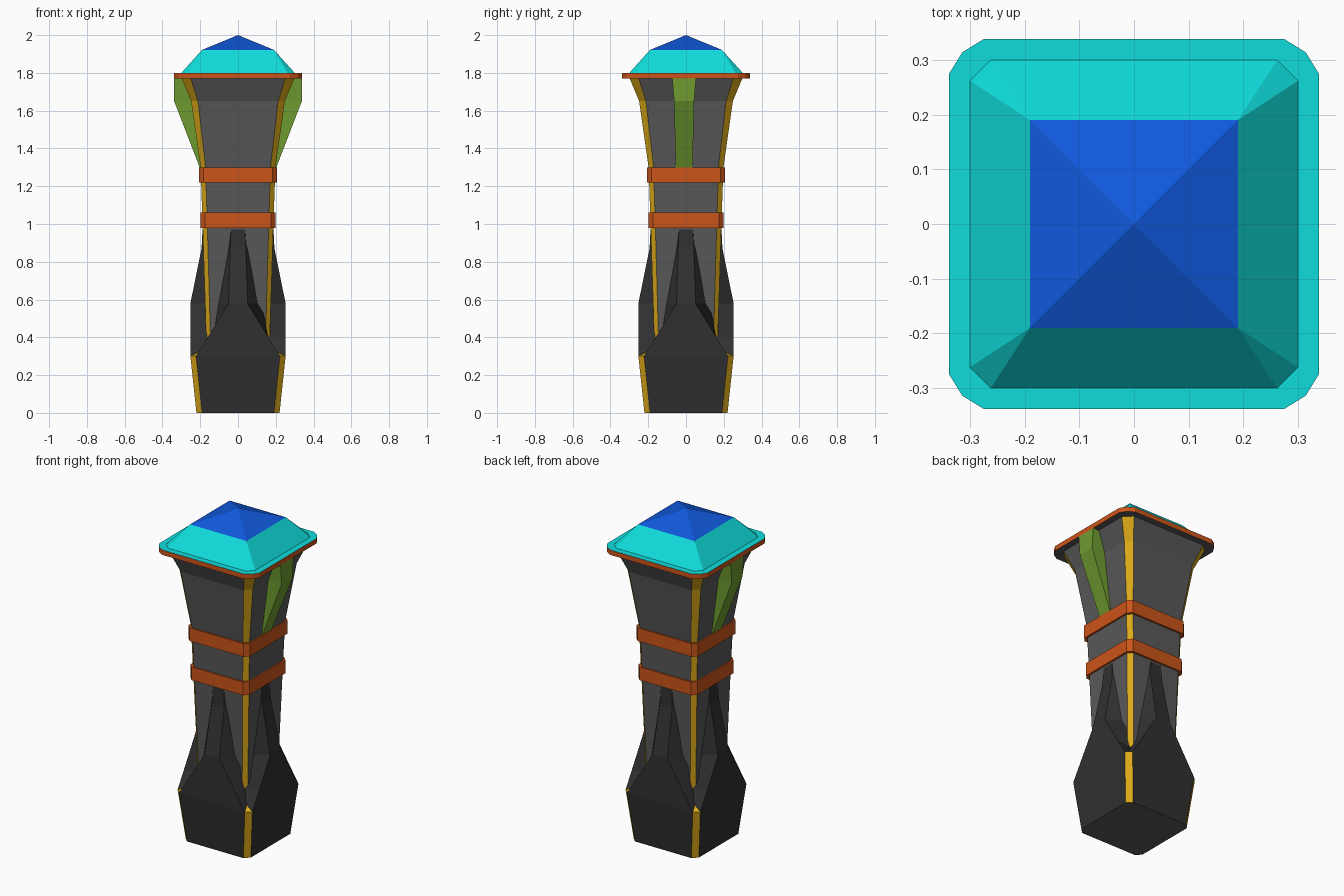
import bpy, bmesh
from mathutils import Matrix, Vector
from math import pi

if "Cube" in bpy.data.objects:
    bpy.data.objects.remove(bpy.data.objects["Cube"])


def mat(name, r, g, b):
    m = bpy.data.materials.new(name)
    m.diffuse_color = (r, g, b, 1)
    m.use_nodes = True
    m.node_tree.nodes["Principled BSDF"].inputs["Base Color"].default_value = m.diffuse_color
    return m


GREY = mat("stone_grey", 0.1, 0.1, 0.1)
DARK = mat("dark_stone", 0.03, 0.03, 0.03)
GOLD = mat("gold", 0.72, 0.4, 0.01)
ORANGE = mat("orange", 0.6, 0.09, 0.01)
GREEN = mat("green", 0.16, 0.33, 0.03)
TEAL = mat("teal", 0.005, 0.72, 0.72)
BLUE = mat("blue", 0.005, 0.1, 0.72)


def square(z, r, k, mid=None):
    """Chamfered square ring; k is the flat half width, mid an extra corner point."""
    pts = []
    for c, s in ((1, 0), (0, 1), (-1, 0), (0, -1)):
        corner = [(-k, -r), (k, -r)] + ([(mid, -mid)] if mid else [])
        pts += [(x * c - y * s, x * s + y * c, z) for x, y in corner]
    return pts


def loft(name, rings, mats, pick=lambda row, i: 0, ends=(0, 0), turns=(0,)):
    """Skin a stack of rings, repeated at each quarter turn about z."""
    bm = bmesh.new()
    for t in turns:
        rot = Matrix.Rotation(t * pi / 2, 3, 'Z')
        rows = [[bm.verts.new(rot @ Vector(p)) for p in ring] for ring in rings]
        n = len(rings[0])
        for j in range(len(rows) - 1):
            for i in range(n):
                a, b = i, (i + 1) % n
                f = bm.faces.new((rows[j][a], rows[j][b], rows[j + 1][b], rows[j + 1][a]))
                f.material_index = pick(j, i)
        bm.faces.new(rows[0][::-1]).material_index = ends[0]
        bm.faces.new(rows[-1]).material_index = ends[1]
    bmesh.ops.remove_doubles(bm, verts=bm.verts, dist=0.0005)
    bmesh.ops.recalc_face_normals(bm, faces=bm.faces)
    me = bpy.data.meshes.new(name)
    bm.to_mesh(me)
    bm.free()
    for m in mats:
        me.materials.append(m)
    ob = bpy.data.objects.new(name, me)
    bpy.context.collection.objects.link(ob)
    return ob


# Column with gold chamfered corners: foot, narrow shaft, flared head
column = [(0, 0.22, 0.19), (0.3, 0.252, 0.222), (0.36, 0.167, 0.145),
          (0.98, 0.187, 0.162), (1.3, 0.198, 0.172), (1.65, 0.248, 0.212),
          (1.77, 0.298, 0.25)]
loft("column", [square(*c) for c in column], [GREY, GOLD, DARK],
     lambda row, i: 1 if i % 2 else (2 if row < 1 else 0))

# Dark tapering buttress on each of the four sides
buttress = [(0.30, 0.222, 0.252, 0.221, 0.15), (0.40, 0.16, 0.252, 0.15, 0.14),
            (0.58, 0.05, 0.252, 0.125, 0.14), (0.87, 0.042, 0.193, 0.075, 0.15),
            (0.97, 0.036, 0.188, 0.045, 0.16)]
loft("buttresses", [[(-f, -r, z), (f, -r, z), (b, -rb, z), (-b, -rb, z)]
                    for z, f, r, b, rb in buttress], [DARK], turns=range(4))

# Two orange collars
for name, z0, z1, r in (("lower_collar", 0.98, 1.06, 0.199), ("upper_collar", 1.22, 1.30, 0.207)):
    loft(name, [square(z0, r, r - 0.025), square(z1, r, r - 0.025)], [ORANGE])

# Green fins on the left and right of the head
fin = [(1.30, 0.17, 0.203, 0.045), (1.65, 0.2, 0.338, 0.053), (1.77, 0.2, 0.338, 0.063)]
for name, s in (("right_fin", 1), ("left_fin", -1)):
    loft(name, [[(s * a, -0.01 - w, z), (s * b, -0.01 - w, z),
                 (s * b, -0.01 + w, z), (s * a, -0.01 + w, z)] for z, a, b, w in fin], [GREEN])

# Cap plate: orange rim, teal top, grey underside
loft("cap_plate", [square(z, 0.338, 0.275, 0.314) for z in (1.77, 1.80)],
     [ORANGE, TEAL, GREY], ends=(2, 1))

# Faceted teal crown and blue pyramid tip
loft("crown", [square(1.80, 0.30, 0.262), square(1.922, 0.19, 0.1898)], [TEAL])
bpy.ops.mesh.primitive_cone_add(vertices=4, radius1=0.19 * 2 ** 0.5, depth=0.078,
                                location=(0, 0, 1.961), rotation=(0, 0, pi / 4))
tip = bpy.context.object
tip.name = "gem_tip"
tip.data.materials.append(BLUE)
